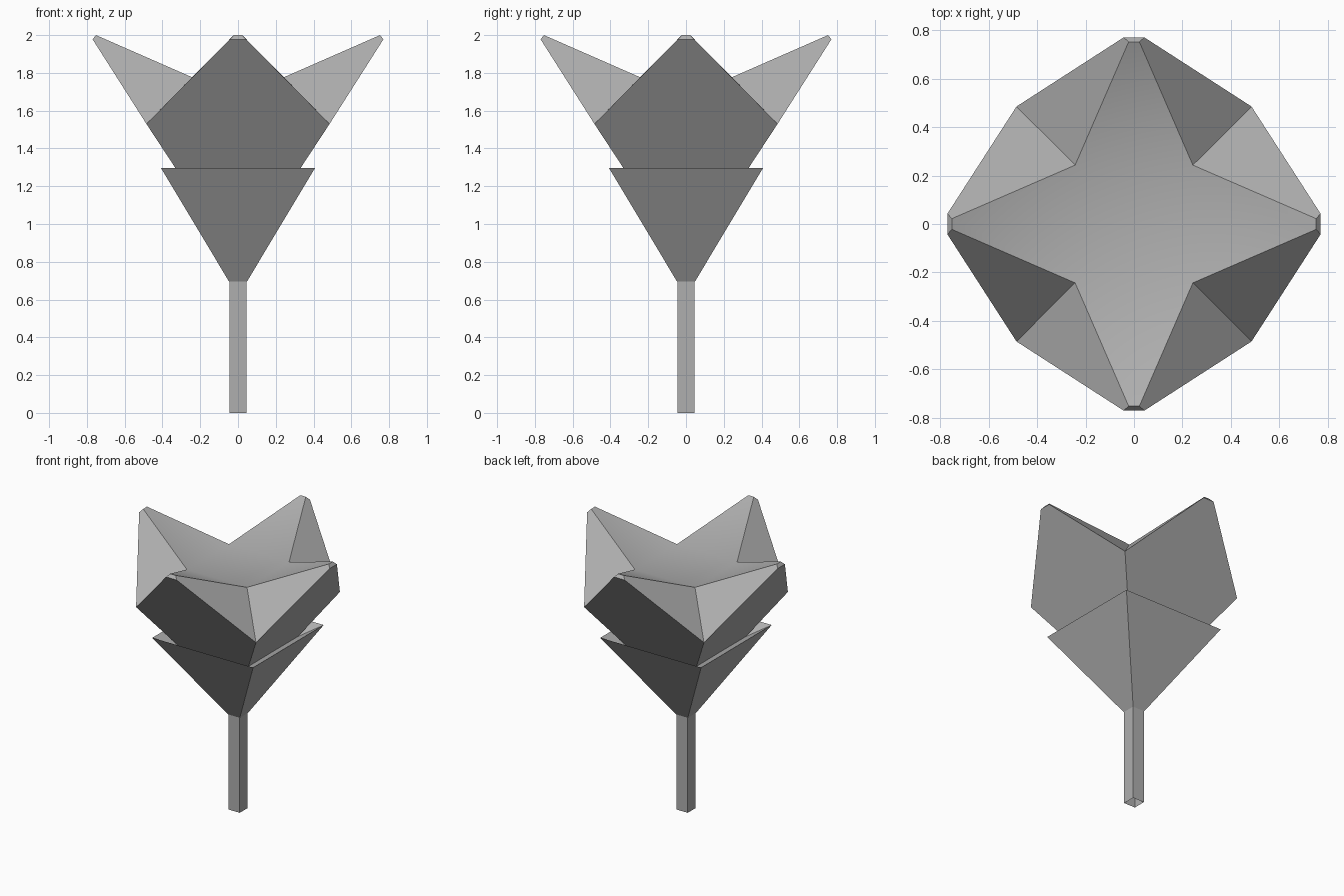
import bpy, bmesh, math
from mathutils import Matrix, Vector

old = bpy.data.objects.get("Cube")
if old:
    bpy.data.objects.remove(old, do_unlink=True)

COLOUR = (0.43, 0.43, 0.43, 1)
grey = bpy.data.materials.new("mid_grey")
grey.use_nodes = True
grey.diffuse_color = COLOUR
grey.node_tree.nodes["Principled BSDF"].inputs["Base Color"].default_value = COLOUR

QUARTERS = [Matrix.Rotation(i * math.pi / 2, 3, 'Z') for i in range(4)]


def finish(name, bm):
    bmesh.ops.remove_doubles(bm, verts=bm.verts, dist=0.0005)
    bmesh.ops.recalc_face_normals(bm, faces=bm.faces)
    mesh = bpy.data.meshes.new(name)
    bm.to_mesh(mesh)
    bm.free()
    mesh.materials.append(grey)
    obj = bpy.data.objects.new(name, mesh)
    bpy.context.collection.objects.link(obj)
    return obj


def square_shell(name, profile):
    """Open four-sided shell through rings given as (half width, height)."""
    bm = bmesh.new()
    rings = [[bm.verts.new(q @ Vector((r, -r, z))) for q in QUARTERS]
             for r, z in profile]
    for low, high in zip(rings, rings[1:]):
        for i in range(4):
            j = (i + 1) % 4
            bm.faces.new((low[i], low[j], high[j], high[i]))
    return finish(name, bm)


# Hollow stem, and a leafy cup whose inside slopes down to the bloom
square_shell("stem", [(0.046, 0), (0.046, 0.7)])
square_shell("sepal_cup", [(0.048, 0.696), (0.408, 1.297), (0.25, 1.207)])


# Bloom: one petal, repeated around the four sides
def pair(x, y, z):
    """Left and right points of the front petal."""
    return Vector((-x, -y, z)), Vector((x, -y, z))


base = pair(0.071, 0.071, 0.9)
corner = pair(0.485, 0.485, 1.53)
tip = pair(0.043, 0.77, 1.978)
ridge = pair(0.022, 0.752, 2.0)
notch = pair(0.243, 0.243, 1.777)

petal_faces = [
    (base[0], base[1], corner[1], tip[1], tip[0], corner[0]),   # outside
    (tip[0], tip[1], ridge[1], ridge[0]),                       # blunt tip
    (ridge[0], ridge[1], notch[1], notch[0]),                   # inside
    (corner[0], tip[0], ridge[0], notch[0]),                    # side rims
    (corner[1], notch[1], ridge[1], tip[1]),
]
bm = bmesh.new()
for turn in QUARTERS:
    for points in petal_faces:
        bm.faces.new([bm.verts.new(turn @ p) for p in points])

# Flat heart and underside of the bloom
for p in (notch[1], base[1]):
    bm.faces.new([bm.verts.new(q @ p) for q in QUARTERS])
bloom = finish("bloom", bm)

# Soft shading inside the bloom, crisp edges elsewhere
bpy.ops.object.select_all(action='DESELECT')
bloom.select_set(True)
bpy.context.view_layer.objects.active = bloom
bpy.ops.object.shade_smooth_by_angle(angle=math.radians(30))
